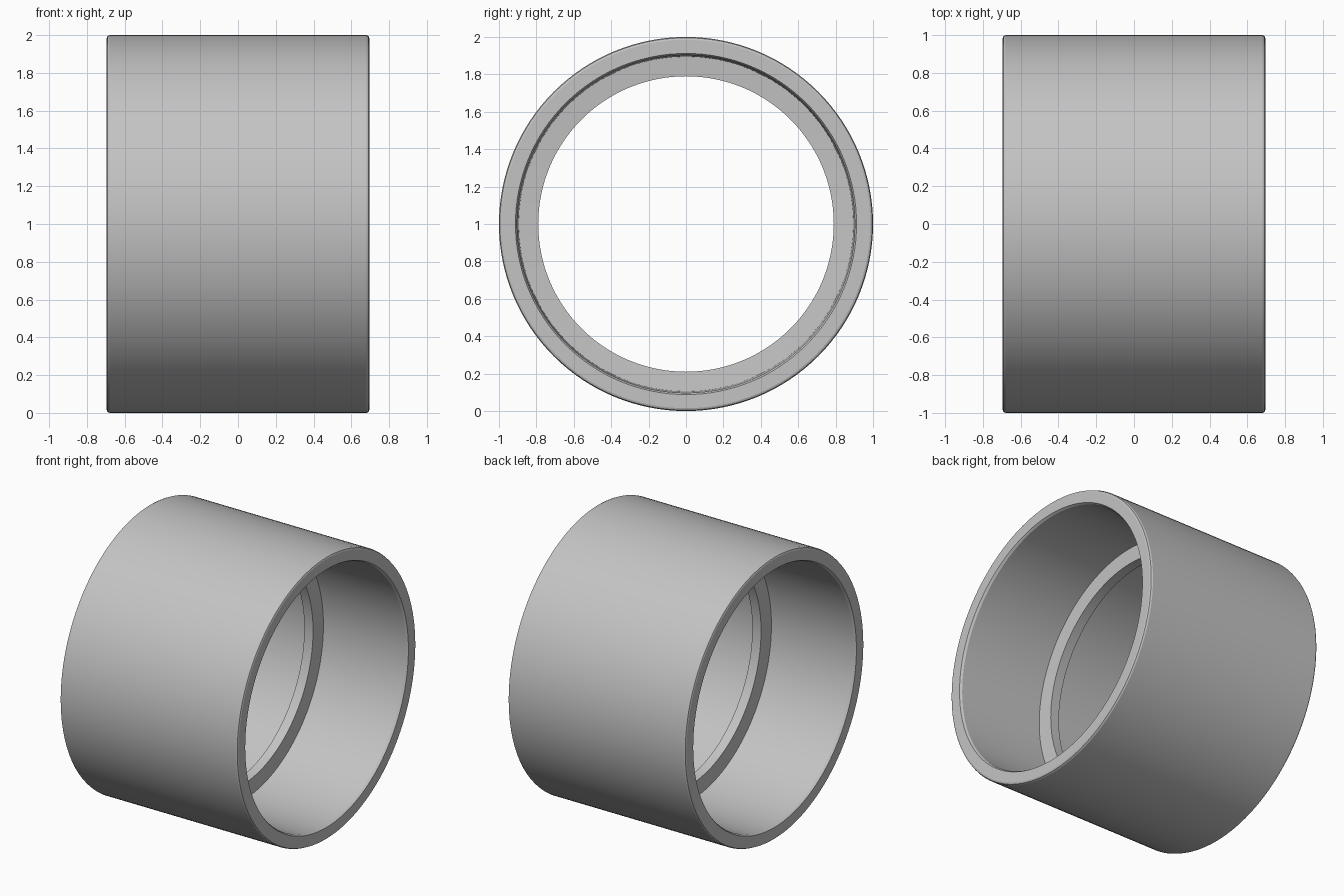
import bpy
import bmesh
from math import radians
from mathutils import Matrix, Vector

cube = bpy.data.objects.get("Cube")
if cube:
    bpy.data.objects.remove(cube, do_unlink=True)

# Plain grey plastic
grey = bpy.data.materials.new("plain_grey")
grey.use_nodes = True
colour = (0.55, 0.55, 0.55, 1)
grey.diffuse_color = colour
grey.node_tree.nodes["Principled BSDF"].inputs["Base Color"].default_value = colour

# Half section as (x, radius): centre stop, socket, mouth chamfer, rounded rim
half = [(0.034, 0.79), (0.042, 0.895), (0.68, 0.903), (0.695, 0.912),
        (0.695, 0.985), (0.691, 0.995), (0.68, 1.0)]
section = half + [(-x, r) for x, r in reversed(half)]

# Lathe the closed section around the x axis
STEPS = 128
bm = bmesh.new()
rings = []
for i in range(STEPS):
    turn = Matrix.Rotation(radians(360 * i / STEPS), 3, "X")
    rings.append([bm.verts.new(turn @ Vector((x, 0, r))) for x, r in section])
for i in range(STEPS):
    a, b = rings[i], rings[(i + 1) % STEPS]
    for j in range(len(section)):
        k = (j + 1) % len(section)
        bm.faces.new((a[j], a[k], b[k], b[j]))
bmesh.ops.recalc_face_normals(bm, faces=bm.faces)

mesh = bpy.data.meshes.new("pipe_coupling")
bm.to_mesh(mesh)
bm.free()
mesh.materials.append(grey)
coupling = bpy.data.objects.new("pipe_coupling", mesh)
coupling.location.z = 1
bpy.context.collection.objects.link(coupling)

# Smooth walls with crisp rims
bpy.ops.object.select_all(action="DESELECT")
coupling.select_set(True)
bpy.context.view_layer.objects.active = coupling
bpy.ops.object.shade_smooth_by_angle(angle=radians(20))
